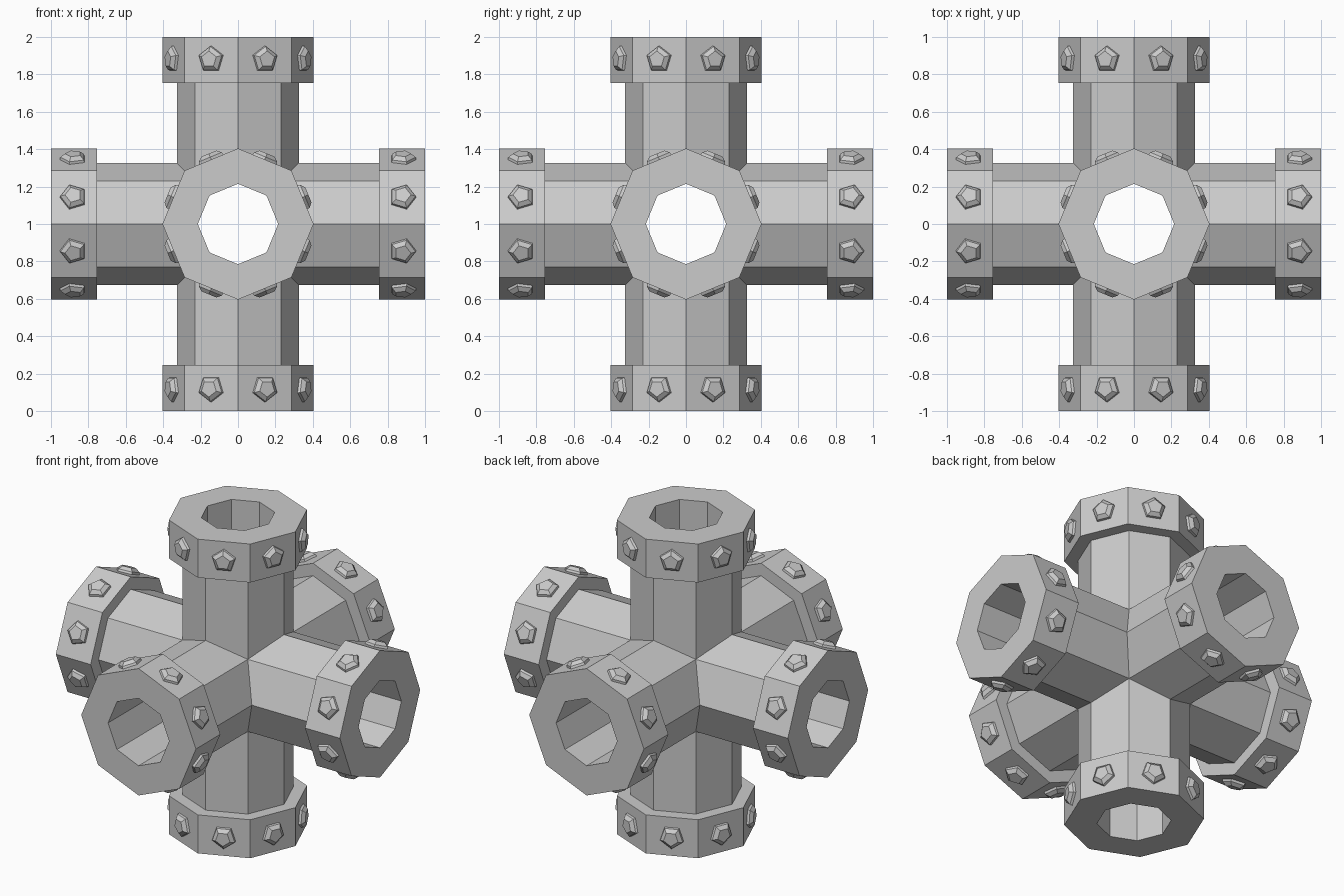
import bpy, bmesh
from math import sin, cos, pi, radians
from mathutils import Matrix, Vector

if "Cube" in bpy.data.objects:
    bpy.data.objects.remove(bpy.data.objects["Cube"])

CENTRE = Matrix.Translation((0, 0, 1))
ARMS = [Matrix.Rotation(radians(a), 4, 'X') for a in (0, 90, 180, 270)]
ARMS += [Matrix.Rotation(radians(a), 4, 'Y') for a in (90, -90)]


def lathe(bm, profile, sides, mat=Matrix(), phase=0.0, cap=False):
    """Sweep (radius, height) points around z with flat sides."""
    rings = []
    for r, z in profile:
        rings.append([bm.verts.new(mat @ Vector((r * cos(phase + 2 * pi * i / sides),
                                                r * sin(phase + 2 * pi * i / sides), z)))
                      for i in range(sides)])
    for a, b in zip(rings, rings[1:]):
        for i in range(sides):
            j = (i + 1) % sides
            bm.faces.new((a[i], a[j], b[j], b[i]))
    if cap:
        bm.faces.new(rings[-1])


def finish(bm, name):
    """Repeat one arm's geometry in all six directions."""
    arm = bpy.data.meshes.new(name + "_arm")
    bm.to_mesh(arm)
    bm.free()
    out = bmesh.new()
    for rot in ARMS:
        arm.transform(CENTRE @ rot)
        out.from_mesh(arm)
        arm.transform((CENTRE @ rot).inverted())
    bpy.data.meshes.remove(arm)
    bmesh.ops.remove_doubles(out, verts=out.verts, dist=0.0005)
    mesh = bpy.data.meshes.new(name)
    out.to_mesh(mesh)
    out.free()
    ob = bpy.data.objects.new(name, mesh)
    bpy.context.collection.objects.link(ob)
    return ob


# Hollow octagonal pipe with a flange, mitred at the centre to meet its neighbours
bm = bmesh.new()
lathe(bm, [(0.325, 0), (0.325, 0.755), (0.404, 0.755), (0.404, 1.0),
           (0.215, 1.0), (0.215, 0)], 8)
for n in ((1, 0, 1), (-1, 0, 1), (0, 1, 1), (0, -1, 1)):
    bmesh.ops.bisect_plane(bm, geom=bm.verts[:] + bm.edges[:] + bm.faces[:], dist=1e-5,
                           plane_co=(0, 0, 0), plane_no=n, clear_inner=True)
finish(bm, "pipe_junction")

# Five-sided bolt heads, one on each flange face
bm = bmesh.new()
apothem = 0.404 * cos(pi / 8)
for k in range(8):
    mat = (Matrix.Rotation(pi / 8 + k * pi / 4, 4, 'Z')
           @ Matrix.Translation((apothem, 0, 0.88)) @ Matrix.Rotation(pi / 2, 4, 'Y'))
    lathe(bm, [(0.074, -0.005), (0.07, 0.014), (0.045, 0.034)], 5, mat, phase=pi, cap=True)
finish(bm, "flange_bolts")
